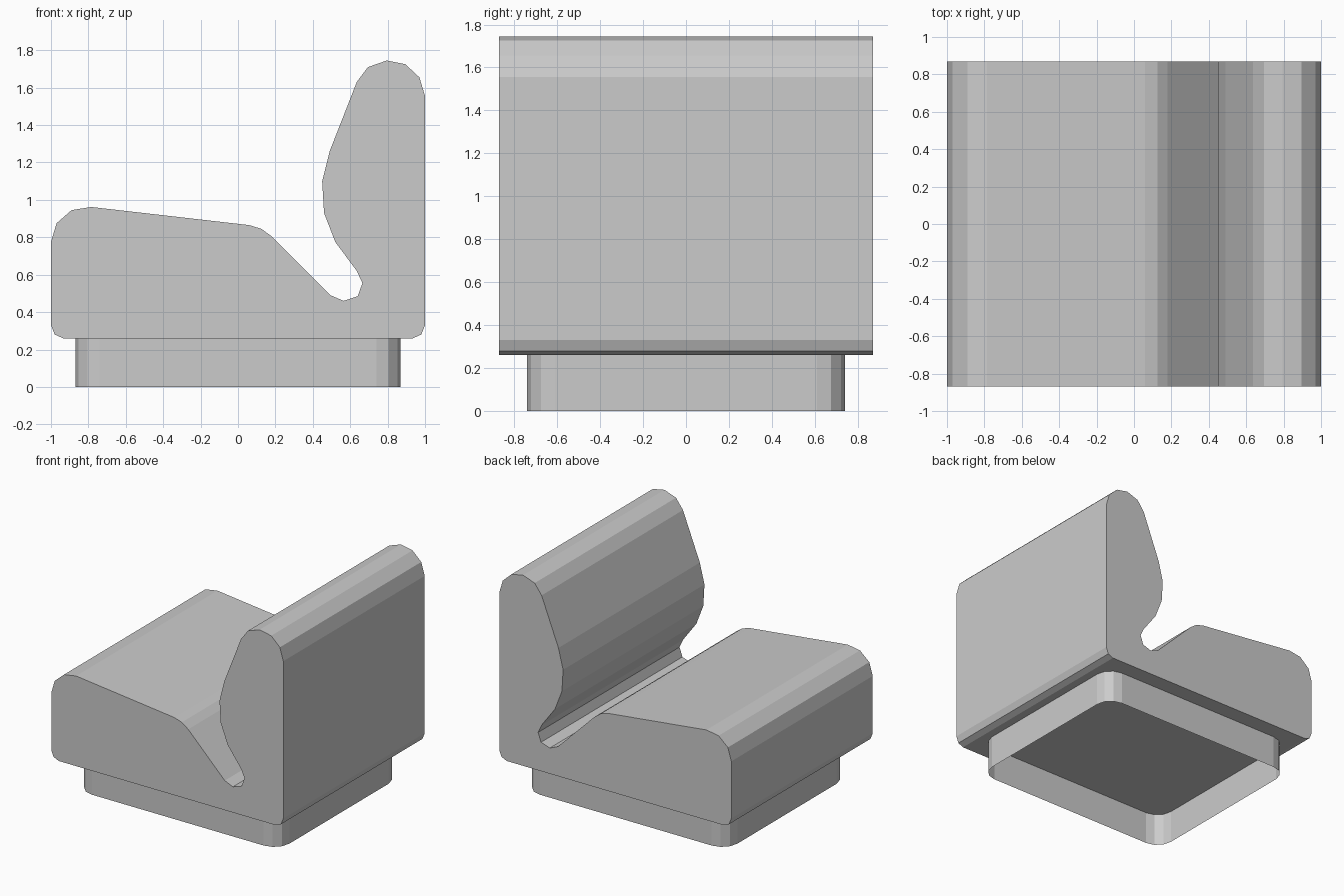
import bpy
import math

cube = bpy.data.objects.get("Cube")
if cube:
    bpy.data.objects.remove(cube, do_unlink=True)

# Single plain grey for the whole chair
GREY = (0.6, 0.6, 0.6, 1.0)
grey = bpy.data.materials.new("plain grey")
grey.use_nodes = True
grey.diffuse_color = GREY
grey.node_tree.nodes["Principled BSDF"].inputs["Base Color"].default_value = GREY


def extrude(name, outline, place, start, end, capped):
    """Sweep a closed outline between two offsets, with or without end caps."""
    n = len(outline)
    verts = [place(a, b, d) for d in (start, end) for a, b in outline]
    faces = [(i, (i + 1) % n, (i + 1) % n + n, i + n) for i in range(n)]
    if capped:
        faces += [tuple(reversed(range(n))), tuple(range(n, 2 * n))]
    mesh = bpy.data.meshes.new(name)
    mesh.from_pydata(verts, [], faces)
    mesh.materials.append(grey)
    mesh.update()
    obj = bpy.data.objects.new(name, mesh)
    bpy.context.collection.objects.link(obj)
    return obj


def rounded_rectangle(half_x, half_y, radius, steps):
    """Counter-clockwise outline with faceted corners."""
    points = []
    for quarter, (sx, sy) in enumerate(((1, 1), (-1, 1), (-1, -1), (1, -1))):
        for k in range(steps + 1):
            angle = math.pi / 2 * (quarter + k / steps)
            points.append((sx * (half_x - radius) + radius * math.cos(angle),
                           sy * (half_y - radius) + radius * math.sin(angle)))
    return points


# Upholstered seat and backrest: one side profile (x, z) swept across the width
profile = [
    # underside and rear edge
    (-0.935, 0.26), (0.935, 0.26), (0.98, 0.28), (1, 0.33),
    # rounded top of the backrest
    (1, 1.555), (0.97, 1.655), (0.895, 1.725), (0.795, 1.745),
    (0.695, 1.71), (0.635, 1.63),
    # lumbar bulge
    (0.49, 1.26), (0.45, 1.1), (0.46, 0.93), (0.52, 0.775),
    # crease between back and seat
    (0.635, 0.62), (0.665, 0.555), (0.64, 0.485), (0.565, 0.46), (0.495, 0.49),
    # seat cushion
    (0.18, 0.805), (0.125, 0.845), (0.06, 0.865), (-0.785, 0.962),
    (-0.89, 0.945), (-0.97, 0.875), (-1, 0.775), (-1, 0.33), (-0.98, 0.28),
]
extrude("seat_and_backrest", profile, lambda a, b, d: (a, -d, b), -0.87, 0.87, True)

# Recessed plinth: open thin skirt with rounded corners
extrude("plinth_skirt", rounded_rectangle(0.87, 0.74, 0.13, 3),
        lambda a, b, d: (a, b, d), 0.0, 0.26, False)
